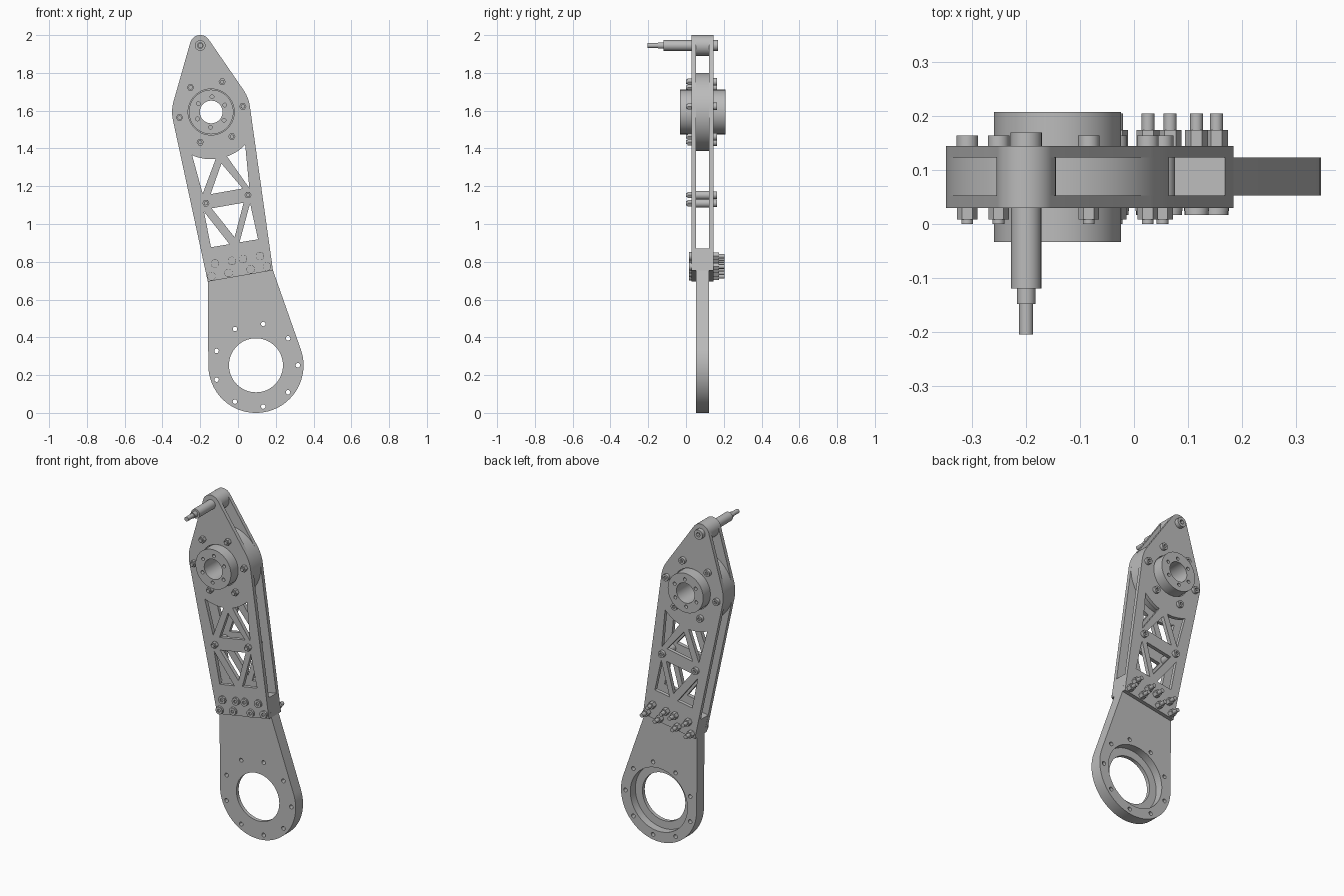
import bpy, bmesh
from math import sin, cos, radians, sqrt
from mathutils import Vector
from mathutils.geometry import convex_hull_2d

if "Cube" in bpy.data.objects:
    bpy.data.objects.remove(bpy.data.objects["Cube"])

grey = bpy.data.materials.new("machined_grey")
grey.use_nodes = True
grey.diffuse_color = (0.5, 0.5, 0.5, 1)
shader = next(n for n in grey.node_tree.nodes if n.type == 'BSDF_PRINCIPLED')
shader.inputs["Base Color"].default_value = (0.5, 0.5, 0.5, 1)

# Main positions in the x-z plane and the thickness levels along y
HUB, TIP, RING = (-0.142, 1.593), (-0.2, 1.945), (0.095, 0.252)
FRONT, FRONT_IN, BACK_IN, BACK = 0.03, 0.053, 0.123, 0.145


def circle(center, r, n=64):
    return [(center[0] + r * cos(radians(360 * i / n)),
             center[1] + r * sin(radians(360 * i / n))) for i in range(n)]


def around(center, r, count, start):
    return [(center[0] + r * cos(radians(start + 360 * i / count)),
             center[1] + r * sin(radians(start + 360 * i / count))) for i in range(count)]


def hull(points):
    pts = [Vector(p) for p in points]
    return [tuple(pts[i]) for i in convex_hull_2d(pts)]


def layer_mesh(outlines, y0, y1):
    """Filled profile with nested holes, extruded from y0 to y1."""
    curve = bpy.data.curves.new("profile", 'CURVE')
    curve.dimensions, curve.fill_mode = '2D', 'BOTH'
    curve.extrude = (y1 - y0) / 2
    for outline in outlines:
        spline = curve.splines.new('POLY')
        spline.points.add(len(outline) - 1)
        for point, (x, z) in zip(spline.points, outline):
            point.co = (x, z, 0, 1)
        spline.use_cyclic_u = True
    helper = bpy.data.objects.new("profile", curve)
    bpy.context.scene.collection.objects.link(helper)
    graph = bpy.context.evaluated_depsgraph_get()
    mesh = bpy.data.meshes.new_from_object(helper.evaluated_get(graph))
    bpy.data.objects.remove(helper)
    bpy.data.curves.remove(curve)
    for v in mesh.vertices:
        x, z, depth = v.co
        v.co = (x, (y0 + y1) / 2 - depth, z)
    return mesh


def part(name, layers):
    """One object from a stack of (y0, y1, outlines) layers."""
    total = bmesh.new()
    for y0, y1, outlines in layers:
        mesh = layer_mesh(outlines, y0, y1)
        bm = bmesh.new()
        bm.from_mesh(mesh)
        bmesh.ops.remove_doubles(bm, verts=bm.verts[:], dist=0.00002)
        bmesh.ops.recalc_face_normals(bm, faces=bm.faces[:])
        bm.to_mesh(mesh)
        bm.free()
        total.from_mesh(mesh)
        bpy.data.meshes.remove(mesh)
    mesh = bpy.data.meshes.new(name)
    total.to_mesh(mesh)
    total.free()
    mesh.materials.clear()
    mesh.materials.append(grey)
    for p in mesh.polygons:
        p.use_smooth = True
        p.material_index = 0
    mesh.set_sharp_from_angle(angle=radians(30))
    obj = bpy.data.objects.new(name, mesh)
    bpy.context.scene.collection.objects.link(obj)
    return obj


def copies(obj, places):
    """Put the part at the first place and linked copies at the others."""
    for i, (x, z) in enumerate(places):
        item = obj if i == 0 else obj.copy()
        if i:
            bpy.context.scene.collection.objects.link(item)
        item.location = (x, 0, z)


def window_arc(x0, x1):
    """Window top that follows the hub."""
    xs = [x0 + (x1 - x0) * i / 8 for i in range(9)]
    return [(x, HUB[1] - sqrt(0.25 ** 2 - (x - HUB[0]) ** 2)) for x in xs]


# Side plates with truss windows
plate = hull(circle(TIP, 0.055) + circle(HUB, 0.207, 96) + [(-0.16, 0.695), (0.185, 0.755)])
windows = [
    window_arc(-0.243, -0.118) + [(-0.187, 1.16)],
    window_arc(-0.058, 0.038) + [(0.06, 1.19)],
    [(-0.088, 1.32), (-0.145, 1.158), (0.025, 1.188)],
    [(-0.18, 1.065), (-0.143, 0.877), (-0.045, 0.893)],
    [(-0.14, 1.083), (0.03, 1.113), (-0.018, 0.93)],
    [(0.064, 1.11), (0.106, 0.919), (0.008, 0.903)],
]
plate_outlines = [plate, circle(HUB, 0.122)] + windows
part("front_side_plate", [(FRONT, FRONT_IN, plate_outlines)])
part("back_side_plate", [(BACK_IN, BACK, plate_outlines)])

# Spacers between the plates
part("hub_spacer", [(FRONT_IN, BACK_IN, [circle(HUB, 0.207, 96), circle(HUB, 0.117)])])
part("tip_spacer", [(FRONT_IN, BACK_IN, [circle(TIP, 0.055)])])

# Hub with through bore and blind screw holes at both ends
bore = [circle(HUB, 0.118), circle(HUB, 0.06)]
screw_holes = [circle(p, 0.01, 16) for p in around(HUB, 0.081, 6, 27)]
part("hub", [(-0.033, 0.0, bore + screw_holes), (0.0, 0.175, bore),
             (0.175, 0.208, bore + screw_holes)])

# Lower plate: ring end with a counterbore at the back, and a clamped tongue
lower = hull(circle(RING, 0.252, 96) + [(-0.16, 0.695), (0.185, 0.755)])
ring_holes = [circle(p, 0.012, 16) for p in around(RING, 0.222, 9, 0)]
part("lower_plate", [
    (FRONT_IN, 0.075, [lower, circle(RING, 0.143)] + ring_holes),
    (0.075, BACK_IN, [lower, circle(RING, 0.19)] + ring_holes)])
part("lower_plate_tongue", [(FRONT_IN, BACK_IN, [
    [(-0.16, 0.695), (0.185, 0.755), (0.169, 0.87), (-0.184, 0.81)]])])

# Stepped pin through the tip
part("tip_pin", [
    (-0.205, -0.148, [circle(TIP, 0.013, 32)]),
    (-0.148, -0.12, [circle(TIP, 0.017, 32)]),
    (-0.12, FRONT, [circle(TIP, 0.028, 32)]),
    (BACK, 0.17, [circle(TIP, 0.029, 32), circle(TIP, 0.014, 6)])])

# Hub and truss bolts: socket heads at the back, nuts at the front
O = (0, 0)
bolt_layers = [
    (0.0, 0.008, [circle(O, 0.011, 20)]),
    (0.008, FRONT, [circle(O, 0.019, 6)]),
    (BACK, 0.152, [circle(O, 0.02, 24)]),
    (0.152, 0.164, [circle(O, 0.02, 24), circle(O, 0.01, 6)])]
copies(part("hub_bolt", bolt_layers), around(HUB, 0.17, 6, 10))
truss_bolt = part("truss_bolt_with_standoff",
                  bolt_layers + [(FRONT_IN, BACK_IN, [circle(O, 0.023, 32)])])
copies(truss_bolt, [(-0.17, 1.11), (0.053, 1.153)])

# Clamp bolts: low heads at the front, nuts and long ends at the back
clamp_bolt = part("clamp_bolt", [
    (0.017, 0.024, [circle(O, 0.022, 24), circle(O, 0.01, 6)]),
    (0.024, FRONT, [circle(O, 0.023, 24)]),
    (BACK, 0.174, [circle(O, 0.021, 6)]),
    (0.174, 0.205, [circle(O, 0.012, 20)])])
copies(clamp_bolt, [(-0.14, 0.723), (-0.05, 0.741), (0.067, 0.76), (0.153, 0.775),
                    (-0.122, 0.79), (-0.032, 0.805), (0.026, 0.815), (0.116, 0.83)])
